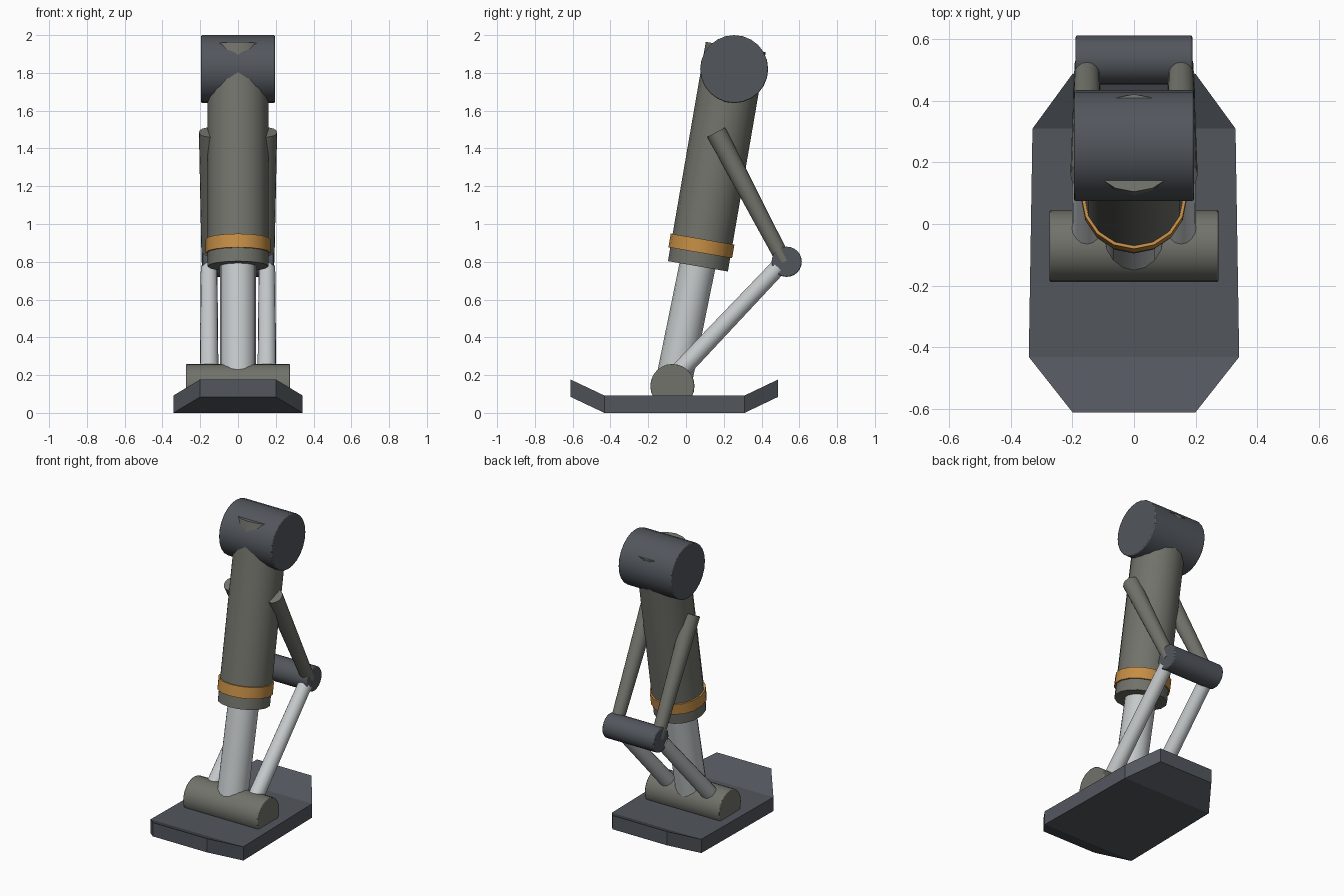
import bpy
import bmesh
from math import radians
from mathutils import Vector, Matrix

cube = bpy.data.objects.get("Cube")
if cube:
    bpy.data.objects.remove(cube, do_unlink=True)


def material(name, r, g, b):
    mat = bpy.data.materials.new(name)
    mat.use_nodes = True
    mat.diffuse_color = (r, g, b, 1)
    bsdf = next(n for n in mat.node_tree.nodes if n.type == "BSDF_PRINCIPLED")
    bsdf.inputs["Base Color"].default_value = (r, g, b, 1)
    return mat


dark = material("dark slate", 0.085, 0.095, 0.11)
grey = material("warm grey", 0.165, 0.17, 0.145)
silver = material("silver", 0.56, 0.59, 0.60)
orange = material("orange", 0.56, 0.27, 0.06)


def finish(bm, name, mat):
    bmesh.ops.recalc_face_normals(bm, faces=bm.faces)
    mesh = bpy.data.meshes.new(name)
    bm.to_mesh(mesh)
    bm.free()
    mesh.materials.append(mat)
    obj = bpy.data.objects.new(name, mesh)
    bpy.context.collection.objects.link(obj)
    return obj


def rod(name, mat, start, end, r1, r2, sides=16, bevel=0):
    """Capped, smooth-sided cylinder or cone between two points."""
    a, b = Vector(start), Vector(end)
    axis = b - a
    bm = bmesh.new()
    bmesh.ops.create_cone(bm, cap_ends=True, segments=sides, radius1=r1,
                          radius2=r2, depth=axis.length)
    turn = Vector((0, 0, 1)).rotation_difference(axis).to_matrix().to_4x4()
    bm.transform(Matrix.Translation((a + b) / 2) @ turn)
    obj = finish(bm, name, mat)
    if bevel:
        mod = obj.modifiers.new("edge bevel", "BEVEL")
        mod.width = bevel
        mod.segments = 2
        mod.limit_method = "ANGLE"
        mod.angle_limit = radians(40)
    bpy.ops.object.select_all(action="DESELECT")
    obj.select_set(True)
    bpy.context.view_layer.objects.active = obj
    bpy.ops.object.shade_smooth_by_angle(angle=radians(35))
    return obj


def drum(name, mat, y, z, radius, half):
    """Bevelled cylinder lying across the leg."""
    rod(name, mat, (-half, y, z), (half, y, z), radius, radius, 24, 0.006)


# Foot plate: flat in the middle, with narrowed, upturned toe and heel
bm = bmesh.new()
rows = []
for y, half, z in ((-0.612, 0.2, 0.085), (-0.432, 0.342, 0),
                   (0.31, 0.33, 0), (0.488, 0.2, 0.085)):
    rows.append([bm.verts.new(p) for p in
                 ((-half, y, z), (half, y, z),
                  (half, y, z + 0.092), (-half, y, z + 0.092))])
for near, far in zip(rows, rows[1:]):
    for i in range(4):
        j = (i + 1) % 4
        bm.faces.new((near[i], near[j], far[j], far[i]))
bm.faces.new(rows[0])
bm.faces.new(rows[-1])
finish(bm, "foot_plate", dark)

# Cross drums at the joints
drum("ankle_drum", grey, -0.072, 0.142, 0.117, 0.275)
drum("knee_drum", dark, 0.533, 0.80, 0.08, 0.19)
drum("hip_drum", dark, 0.255, 1.82, 0.18, 0.195)

# Main leg: sliding piston, outer barrel and painted collar on one leaning axis
base = Vector((0, 0.063, 0.776))
lean = Vector((0, 0.17, 0.985)).normalized()
rod("main_piston", silver, (0, -0.07, 0.14), base + lean * 0.1, 0.096, 0.096)
rod("leg_barrel", grey, base, base + lean * 1.178, 0.161, 0.161)
rod("barrel_collar", orange, base + lean * 0.073, base + lean * 0.146, 0.171, 0.171)

# Paired side linkage, joined at the knee drum
for side, x in (("left", 0.153), ("right", -0.153)):
    rod(side + "_upper_link", grey, (x, 0.16, 1.486), (x, 0.521, 0.80), 0.054, 0.04)
    rod(side + "_lower_link", silver, (x, -0.1, 0.15), (x, 0.487, 0.77), 0.05, 0.044)
